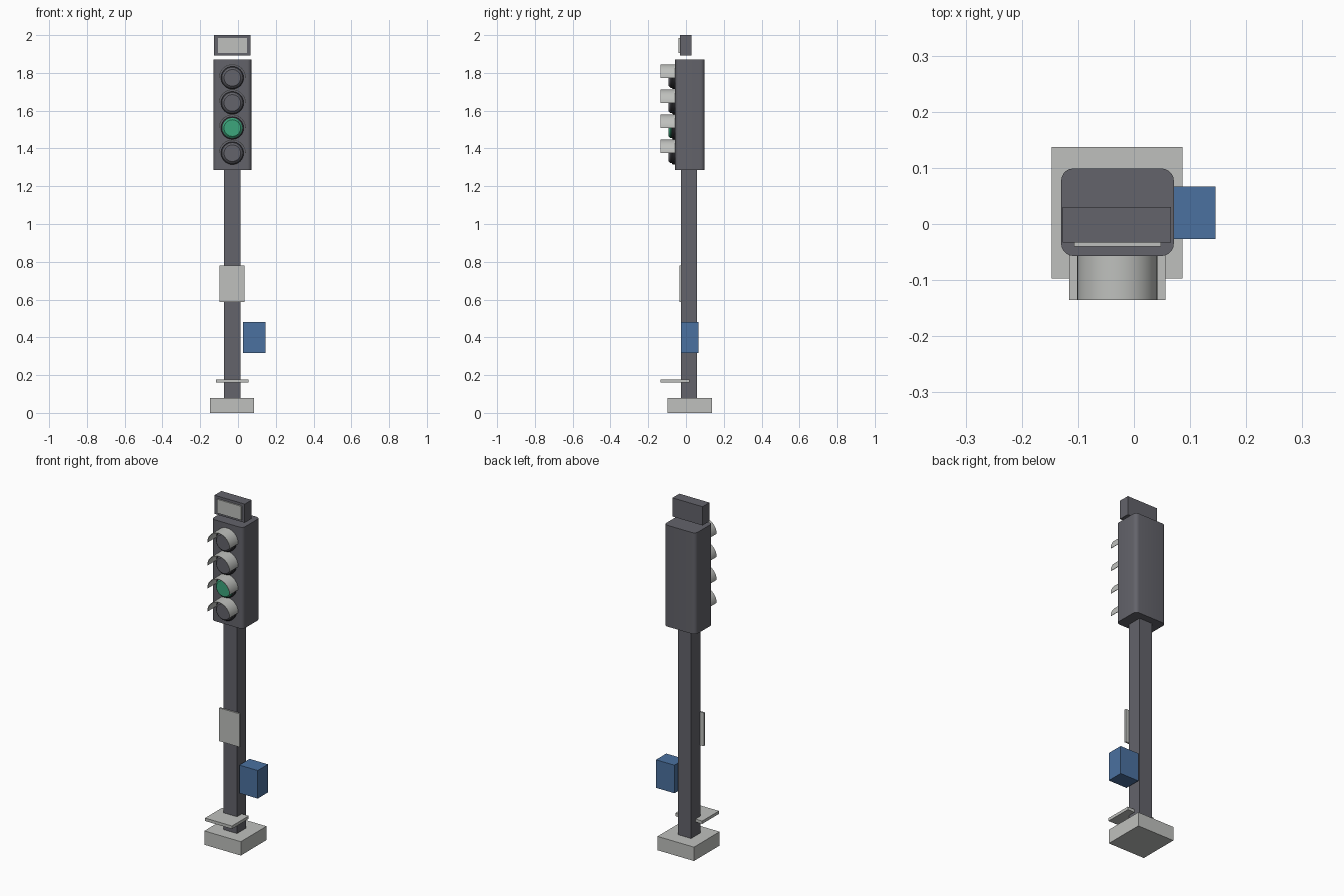
import bpy
import bmesh
from math import cos, sin, pi, radians

if "Cube" in bpy.data.objects:
    bpy.data.objects.remove(bpy.data.objects["Cube"])


def material(name, r, g, b):
    m = bpy.data.materials.new(name)
    m.use_nodes = True
    m.diffuse_color = (r, g, b, 1)
    m.node_tree.nodes["Principled BSDF"].inputs["Base Color"].default_value = (r, g, b, 1)
    return m


grey = material("dark grey", 0.125, 0.125, 0.145)
black = material("near black", 0.03, 0.03, 0.035)
light = material("light grey", 0.52, 0.53, 0.51)
blue = material("blue", 0.07, 0.165, 0.35)
green = material("green", 0.045, 0.38, 0.2)


def finish(name, bm, mat, smooth=False):
    bmesh.ops.recalc_face_normals(bm, faces=bm.faces)
    mesh = bpy.data.meshes.new(name)
    bm.to_mesh(mesh)
    bm.free()
    mesh.materials.append(mat)
    ob = bpy.data.objects.new(name, mesh)
    bpy.context.collection.objects.link(ob)
    if smooth:
        bpy.ops.object.select_all(action='DESELECT')
        ob.select_set(True)
        bpy.context.view_layer.objects.active = ob
        bpy.ops.object.shade_smooth_by_angle(angle=radians(35))
    return ob


def box(name, mat, xs, ys, zs, corner=0):
    """Box between limits, with optional rounded vertical edges."""
    bm = bmesh.new()
    bmesh.ops.create_cube(bm, size=1)
    for v in bm.verts:
        for i, (lo, hi) in enumerate((xs, ys, zs)):
            v.co[i] = lo if v.co[i] < 0 else hi
    if corner:
        upright = [e for e in bm.edges
                   if abs(e.verts[0].co.z - e.verts[1].co.z) > 0.01]
        bmesh.ops.bevel(bm, geom=upright, offset=corner, segments=5,
                        profile=0.5, affect='EDGES')
    return finish(name, bm, mat, smooth=corner > 0)


def lathe(name, mat, x, z, profile, sides=32, arc=2 * pi, closed=False):
    """Sweep (radius, y) points round a front-to-back axis, starting at +x."""
    bm = bmesh.new()
    full = arc > 6
    count = sides if full else sides + 1
    rings = []
    for i in range(count):
        a = arc * i / sides
        rings.append([bm.verts.new((x + r * cos(a), y, z + r * sin(a)))
                      for r, y in profile])
    n = len(profile)
    for i in range(sides):
        p, q = rings[i], rings[(i + 1) % count]
        for j in range(n if closed else n - 1):
            k = (j + 1) % n
            bm.faces.new((p[j], p[k], q[k], q[j]))
    if full and not closed:
        for j in (0, n - 1):
            bm.faces.new([r[j] for r in rings])
    if not full:
        bm.faces.new(rings[0])
        bm.faces.new(rings[-1])
    return finish(name, bm, mat, smooth=True)


# Foundation, pole and fittings
box("base_block", light, (-0.147, 0.086), (-0.097, 0.137), (0, 0.08))
box("pole", grey, (-0.073, 0.012), (-0.026, 0.058), (0.08, 1.29))
box("step_plate", light, (-0.116, 0.056), (-0.135, 0.018), (0.16, 0.177))
box("control_box", blue, (0.027, 0.145), (-0.027, 0.067), (0.318, 0.48))
box("notice_plate", light, (-0.097, 0.034), (-0.034, -0.024), (0.588, 0.78))

# Signal head and the sign above it
box("signal_housing", grey, (-0.13, 0.071), (-0.057, 0.099), (1.287, 1.872), 0.022)
box("top_sign", grey, (-0.127, 0.066), (-0.033, 0.03), (1.892, 2.0))
box("sign_panel", light, (-0.107, 0.048), (-0.04, -0.032), (1.905, 1.985))

# Lamps: dark rim, chamfered lens, half-round visor
names = ("top", "upper", "lower", "bottom")
for i, where in enumerate(names):
    x, z = -0.03, 1.774 - 0.133 * i
    lathe(where + "_rim", black, x, z, [(0.06, -0.055), (0.06, -0.07), (0.05, -0.078)])
    lathe(where + "_lens", green if where == "lower" else grey, x, z,
          [(0.053, -0.058), (0.053, -0.083), (0.044, -0.092)])
    lathe(where + "_visor", light, x, z,
          [(0.0715, -0.057), (0.0715, -0.135), (0.0685, -0.135), (0.0685, -0.057)],
          sides=20, arc=pi, closed=True)
